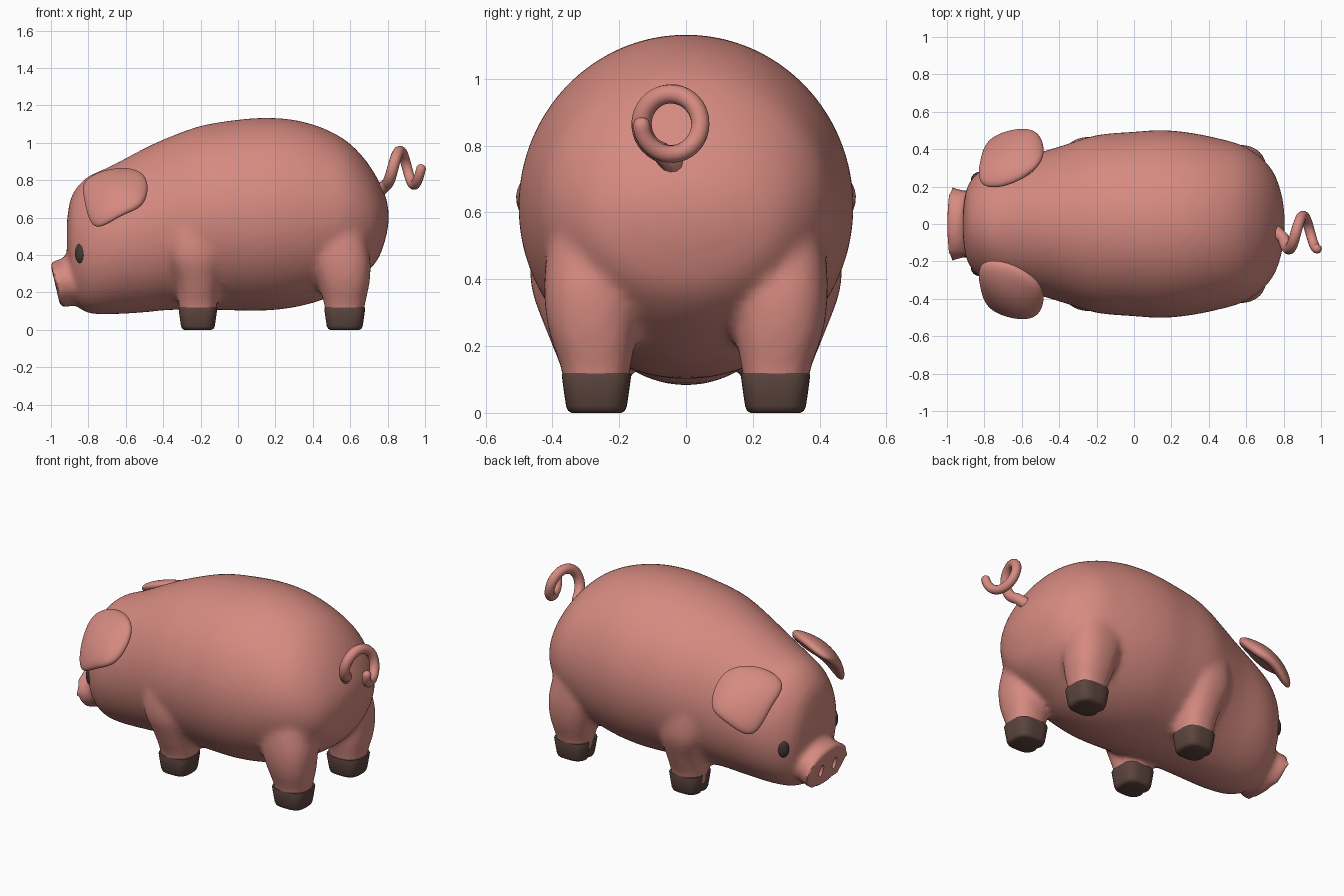
import bpy, bmesh, math
from mathutils import Vector

if "Cube" in bpy.data.objects:
    bpy.data.objects.remove(bpy.data.objects["Cube"])


def material(name, rgb):
    m = bpy.data.materials.new(name)
    m.diffuse_color = (*rgb, 1)
    m.use_nodes = True
    m.node_tree.nodes["Principled BSDF"].inputs["Base Color"].default_value = m.diffuse_color
    return m


PINK = material("pink_skin", (0.67, 0.255, 0.218))
BROWN = material("dark_hoof", (0.105, 0.058, 0.047))
EYE = material("eye_brown", (0.06, 0.04, 0.035))


def activate(ob):
    bpy.ops.object.select_all(action='DESELECT')
    ob.select_set(True)
    bpy.context.view_layer.objects.active = ob


def smooth(ob, angle=40):
    activate(ob)
    bpy.ops.object.shade_smooth_by_angle(angle=math.radians(angle))


def finish(bm, name, mat):
    bmesh.ops.recalc_face_normals(bm, faces=bm.faces[:])
    me = bpy.data.meshes.new(name)
    bm.to_mesh(me)
    bm.free()
    me.materials.append(mat)
    ob = bpy.data.objects.new(name, me)
    bpy.context.scene.collection.objects.link(ob)
    return ob


def apply_all(ob):
    activate(ob)
    for m in list(ob.modifiers):
        bpy.ops.object.modifier_apply(modifier=m.name)


def refine(rows, n=4):
    """Catmull-Rom interpolation of a list of number rows."""
    out = []
    for i in range(len(rows) - 1):
        p = [rows[max(i - 1, 0)], rows[i], rows[i + 1], rows[min(i + 2, len(rows) - 1)]]
        for k in range(n):
            t = k / n
            out.append([0.5 * (2 * b + (c - a) * t + (2 * a - 5 * b + 4 * c - d) * t * t
                               + (3 * b - a - 3 * c + d) * t ** 3) for a, b, c, d in zip(*p)])
    return out + [list(rows[-1])]


def loft(bm, rings, segs=48, power=2.0, cleft=0.0):
    """Closed skin through rings of (centre, u axis, v axis)."""
    loops = []
    for c, u, v in rings:
        loop = []
        for i in range(segs):
            a = 2 * math.pi * i / segs
            ca, sa = math.cos(a), math.sin(a)
            k = (abs(ca) ** power + abs(sa) ** power) ** (-1 / power)
            k *= 1 - cleft * math.exp(-((a - math.pi) / 0.17) ** 2)
            loop.append(bm.verts.new(Vector(c) + Vector(u) * ca * k + Vector(v) * sa * k))
        loops.append(loop)
    for l0, l1 in zip(loops, loops[1:]):
        for i in range(segs):
            j = (i + 1) % segs
            bm.faces.new((l0[i], l0[j], l1[j], l1[i]))
    bm.faces.new(loops[0][::-1])
    bm.faces.new(loops[-1])


def ellipsoid(name, loc, radii, rot, mat):
    bm = bmesh.new()
    bmesh.ops.create_uvsphere(bm, u_segments=24, v_segments=16, radius=1)
    bmesh.ops.scale(bm, vec=radii, verts=bm.verts)
    ob = finish(bm, name, mat)
    ob.location, ob.rotation_euler = loc, rot
    return ob


# Torso and head: x, top, bottom, half width
bm = bmesh.new()
torso = [(-.915, .58, .40, .07), (-.90, .68, .25, .17), (-.87, .75, .14, .235),
         (-.80, .82, .09, .30), (-.68, .875, .083, .35), (-.50, .97, .093, .385),
         (-.38, 1.025, .105, .42), (-.20, 1.09, .108, .475), (0, 1.123, .103, .493),
         (.15, 1.133, .103, .502), (.30, 1.122, .12, .488), (.45, 1.08, .16, .458),
         (.58, 1.01, .23, .42), (.68, .91, .30, .355), (.75, .80, .38, .27),
         (.79, .71, .49, .155), (.805, .64, .57, .05)]
loft(bm, [((x, 0, (t + b) / 2), (0, w, 0), (0, 0, (t - b) / 2)) for x, t, b, w in refine(torso)], 64)

# Snout: x, centre height, half height, half width, tilted forward at the top
snout = [(-.78, .28, .16, .20), (-.88, .265, .135, .175), (-.93, .25, .128, .185), (-.977, .24, .13, .202)]
loft(bm, [((x, 0, z), (0, w, 0), (-.23 * h, 0, .97 * h)) for x, z, h, w in refine(snout)])

# Legs: x, y, z, x radius, y radius
front_leg = [(-.215, .27, .05, .095, .093), (-.215, .27, .13, .102, .103), (-.217, .29, .25, .115, .13),
             (-.23, .32, .40, .15, .147), (-.23, .30, .60, .16, .15)]
rear_leg = [(.57, .27, .05, .10, .093), (.57, .27, .13, .108, .103), (.565, .28, .25, .138, .132),
            (.545, .285, .38, .162, .14), (.50, .28, .55, .17, .13)]
for s in (1, -1):
    for leg in (front_leg, rear_leg):
        loft(bm, [((x, s * y, z), (rx, 0, 0), (0, ry, 0)) for x, y, z, rx, ry in refine(leg)], power=2.4)

# Fuse into one soft body
body = finish(bm, "body", PINK)
mod = body.modifiers.new("fuse", 'REMESH')
mod.mode, mod.voxel_size, mod.use_smooth_shade = 'VOXEL', 0.018, True
mod = body.modifiers.new("soften", 'SMOOTH')
mod.factor, mod.iterations = 0.5, 9
apply_all(body)

# Nostrils cut into the snout
for s in (1, -1):
    cutter = ellipsoid("nostril_cutter", (-.98, s * .065, .235), (.035, .02, .04), (0, -.23, 0), PINK)
    cutter.hide_render = True
    mod = body.modifiers.new("nostril", 'BOOLEAN')
    mod.operation, mod.solver, mod.object = 'DIFFERENCE', 'EXACT', cutter
    bpy.context.view_layer.update()
    apply_all(body)
    bpy.data.objects.remove(cutter)
smooth(body, 45)

# Hooves with a cleft at the front
hoof_rows = [(0, .074), (.006, .085), (.02, .091), (.06, .097), (.112, .104), (.118, .102)]
for name, hx, kx in (("front_hoof", -.215, 1.0), ("rear_hoof", .57, 1.06)):
    for s, side in ((1, "left"), (-1, "right")):
        bm = bmesh.new()
        loft(bm, [((hx, s * .268, z), (r * kx, 0, 0), (0, r, 0)) for z, r in hoof_rows], 64, 3.2, 0.1)
        smooth(finish(bm, f"{name}_{side}", BROWN))

# Ears: curved sheets, rows run from the root to the drooping edge
ear_rows = [[(-.85, .18, .79), (-.66, .19, .87), (-.49, .31, .85)],
            [(-.83, .34, .71), (-.66, .39, .80), (-.465, .41, .74)],
            [(-.79, .45, .49), (-.63, .515, .61), (-.51, .50, .65)]]
for s, side in ((1, "left"), (-1, "right")):
    bm = bmesh.new()
    g = [[bm.verts.new((x, s * y, z)) for x, y, z in row] for row in ear_rows]
    for i in range(2):
        for j in range(2):
            bm.faces.new((g[i][j], g[i][j + 1], g[i + 1][j + 1], g[i + 1][j]))
    ear = finish(bm, f"ear_{side}", PINK)
    mod = ear.modifiers.new("thickness", 'SOLIDIFY')
    mod.thickness, mod.offset = 0.075, 0
    mod = ear.modifiers.new("round", 'SUBSURF')
    mod.levels = mod.render_levels = 3
    apply_all(ear)
    smooth(ear, 60)

    # Eyes
    smooth(ellipsoid(f"eye_{side}", (-.845, s * .25, .41), (.02, .033, .053),
                     (0, 0, math.atan2(s, -1)), EYE))

# Curly tail
path = [(.70, -.03, .71, 1.5), (.76, -.04, .745, 1.15)]
steps = 48
for i in range(2, steps + 1):
    t = 2.5 * math.pi * i / steps
    path.append((.79 + .19 * i / steps, -.045 - .088 * math.sin(t), .865 - .09 * math.cos(t),
                 1.05 - .2 * i / steps))
x, y, z, r = path[-1]
path += [(x + .004, y, z + .012, .65), (x + .006, y, z + .018, .3)]
cu = bpy.data.curves.new("tail", 'CURVE')
cu.dimensions, cu.bevel_depth, cu.bevel_resolution, cu.use_fill_caps = '3D', .03, 4, True
sp = cu.splines.new('POLY')
sp.points.add(len(path) - 1)
for p, (x, y, z, r) in zip(sp.points, path):
    p.co, p.radius = (x, y, z, 1), r
cu.materials.append(PINK)
tail = bpy.data.objects.new("tail", cu)
bpy.context.scene.collection.objects.link(tail)
activate(tail)
bpy.ops.object.convert(target='MESH')
smooth(bpy.context.view_layer.objects.active, 60)
